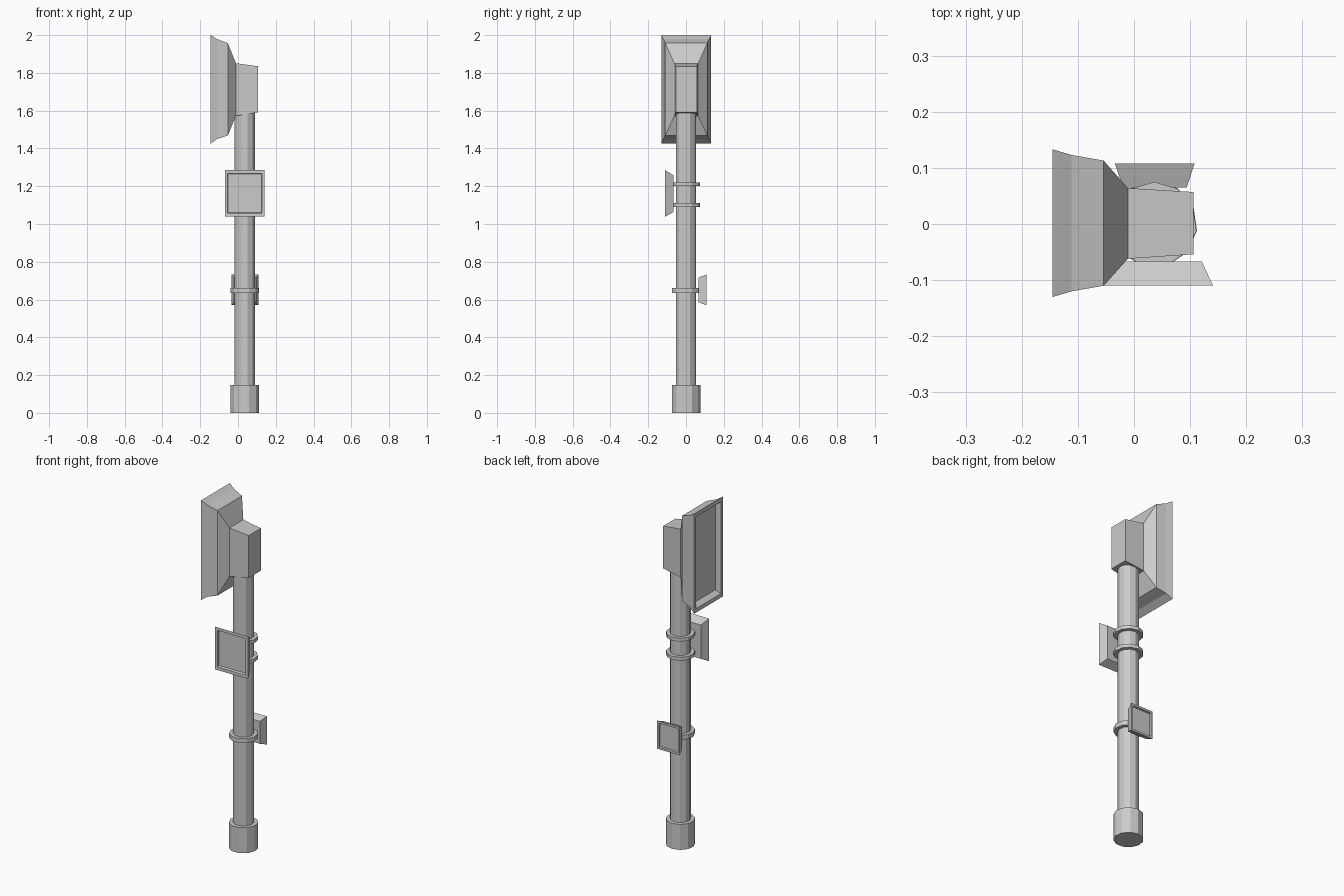
import bpy, bmesh
from math import pi, cos, sin

if "Cube" in bpy.data.objects:
    bpy.data.objects.remove(bpy.data.objects["Cube"])

CX, CY, SIDES = 0.036, -0.001, 11


def finish(name, bm):
    bmesh.ops.recalc_face_normals(bm, faces=bm.faces)
    me = bpy.data.meshes.new(name)
    bm.to_mesh(me)
    bm.free()
    ob = bpy.data.objects.new(name, me)
    bpy.context.collection.objects.link(ob)
    return ob


def loft(name, rings):
    """Skin closed rings of points and cap both ends."""
    bm = bmesh.new()
    loops = [[bm.verts.new(p) for p in r] for r in rings]
    for a, b in zip(loops, loops[1:]):
        n = len(a)
        for i in range(n):
            j = (i + 1) % n
            bm.faces.new((a[i], a[j], b[j], b[i]))
    bm.faces.new(loops[0])
    bm.faces.new(loops[-1])
    return finish(name, bm)


def prism(name, r, z0, z1):
    def ring(z):
        return [(CX + r * cos(pi / 2 + 2 * pi * i / SIDES),
                 CY + r * sin(pi / 2 + 2 * pi * i / SIDES), z) for i in range(SIDES)]
    return loft(name, [ring(z0), ring(z1)])


def rect_loft(name, axis, sections):
    """Sections: (position, u0, u1, z0, z1), u is the other horizontal axis."""
    rings = []
    for p, u0, u1, z0, z1 in sections:
        uz = [(u0, z0), (u1, z0), (u1, z1), (u0, z1)]
        rings.append([(p, u, z) if axis == 'x' else (u, p, z) for u, z in uz])
    return loft(name, rings)


# Pole with wider foot and clamp bands
prism("pole", 0.055, 0.10, 1.62)
prism("pole_foot", 0.077, 0.0, 0.147)
for i, (z0, z1) in enumerate([(0.634, 0.66), (1.09, 1.11), (1.20, 1.22)]):
    prism(f"clamp_band_{i + 1}", 0.076, z0, z1)

# Flared head: rear housing, hood, rim and recessed panel
rect_loft("display_head", 'x', [
    (0.106, -0.054, 0.057, 1.591, 1.835),
    (-0.011, -0.062, 0.064, 1.572, 1.851),
    (-0.054, -0.110, 0.113, 1.468, 1.958),
    (-0.111, -0.120, 0.123, 1.450, 1.979),
    (-0.145, -0.130, 0.133, 1.425, 2.000),
    (-0.145, -0.111, 0.114, 1.448, 1.977),
    (-0.118, -0.099, 0.102, 1.468, 1.957),
])

# Front box with recessed face
rect_loft("front_box", 'y', [
    (-0.067, -0.048, 0.121, 1.063, 1.258),
    (-0.110, -0.070, 0.141, 1.039, 1.285),
    (-0.110, -0.055, 0.126, 1.057, 1.267),
    (-0.096, -0.053, 0.124, 1.060, 1.264),
])

# Smaller rear box with recessed face
rect_loft("rear_box", 'y', [
    (0.065, -0.020, 0.094, 0.586, 0.716),
    (0.108, -0.034, 0.108, 0.570, 0.732),
    (0.108, -0.024, 0.098, 0.582, 0.720),
    (0.098, -0.022, 0.096, 0.584, 0.718),
])
